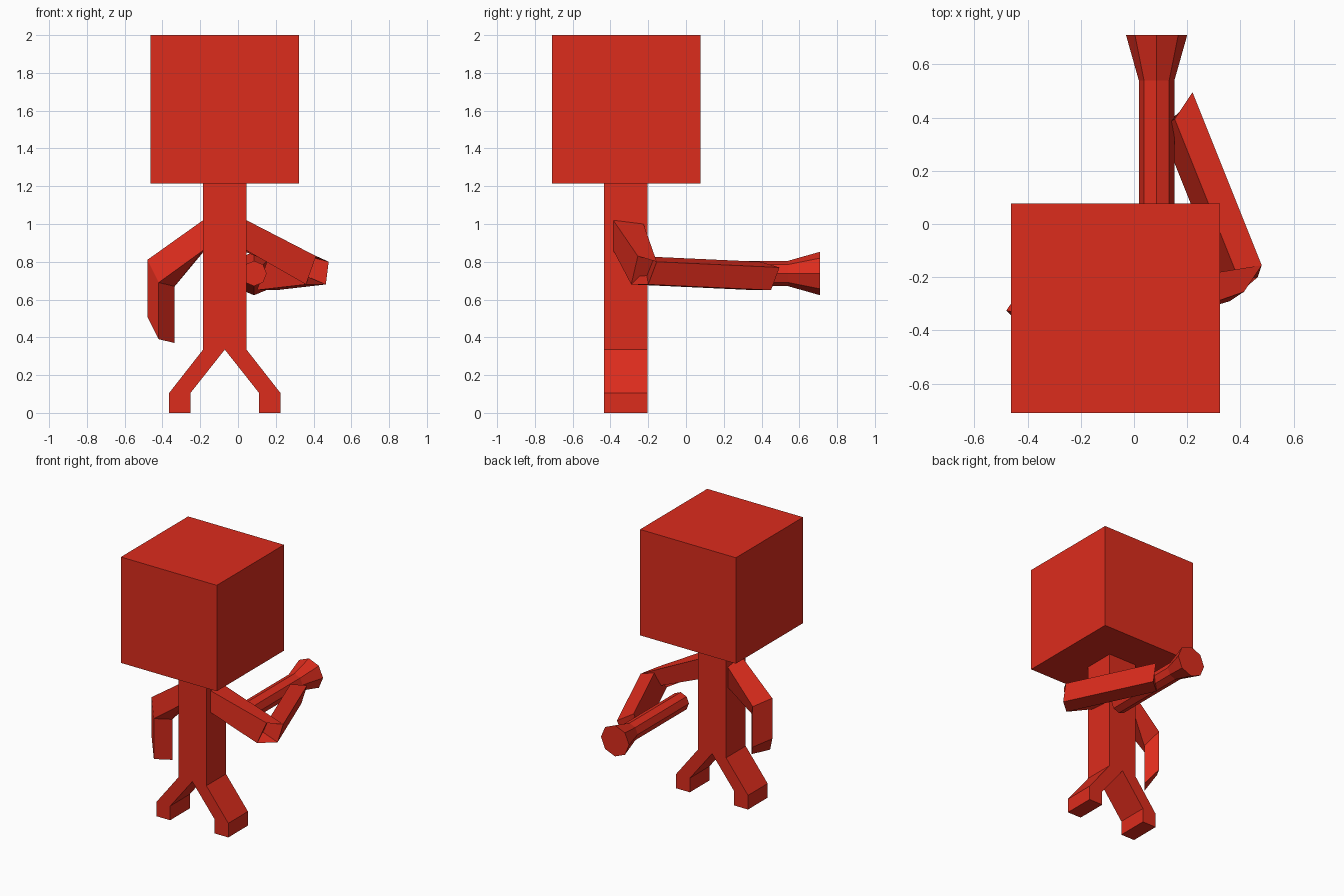
import bpy, bmesh, math

if "Cube" in bpy.data.objects:
    bpy.data.objects.remove(bpy.data.objects["Cube"])

red = bpy.data.materials.new("red")
red.diffuse_color = (0.72, 0.025, 0.012, 1)
red.use_nodes = True
red.node_tree.nodes["Principled BSDF"].inputs["Base Color"].default_value = red.diffuse_color
CX, CY = -0.07, -0.32  # body axis


def loft(name, sections):
    """Skin a list of matching cross-sections and cap both ends."""
    bm = bmesh.new()
    rings = [[bm.verts.new(p) for p in s] for s in sections]
    n = len(rings[0])
    for a, b in zip(rings, rings[1:]):
        for i in range(n):
            j = (i + 1) % n
            bm.faces.new((a[i], a[j], b[j], b[i]))
    bm.faces.new(rings[0])
    bm.faces.new(rings[-1])
    bmesh.ops.recalc_face_normals(bm, faces=bm.faces)
    me = bpy.data.meshes.new(name)
    bm.to_mesh(me)
    bm.free()
    me.materials.append(red)
    ob = bpy.data.objects.new(name, me)
    bpy.context.collection.objects.link(ob)
    return ob


def rect(x0, x1, y0, y1, z):
    return [(x0, y0, z), (x1, y0, z), (x1, y1, z), (x0, y1, z)]


def moved(section, dx, dy, dz):
    return [(x + dx, y + dy, z + dz) for x, y, z in section]


# Head and torso
H, T = 0.393, 0.115
loft("head", [rect(CX - H, CX + H, -0.71, 0.077, z) for z in (1.215, 2.0)])
loft("torso", [rect(CX - T, CX + T, CY - T, CY + T, z) for z in (0.335, 1.215)])

# Splayed legs with upright feet, mirrored about the body axis
for side, s in (("left", -1), ("right", 1)):
    loft(side + "_leg", [rect(CX + s * a, CX + s * b, CY - T, CY + T, z)
                         for a, b, z in ((0, T, 0.335), (0.182, 0.295, 0.105), (0.182, 0.295, 0))])


# Arms: shoulder, mitred elbow, wrist (front top, front bottom, back bottom, back top)
def shoulder(x):
    return [(x, -0.385, 1.02), (x, -0.385, 0.86), (x, -0.225, 0.85), (x, -0.225, 1.0)]


elbow = [(-0.48, -0.325, 0.81), (-0.42, -0.386, 0.69), (-0.335, -0.29, 0.67), (-0.40, -0.21, 0.77)]
loft("left_arm", [shoulder(CX - T), elbow, moved(elbow, 0, 0, -0.30)])

elbow = [(0.413, -0.255, 0.83), (0.36, -0.29, 0.68), (0.465, -0.20, 0.68), (0.48, -0.155, 0.80)]
loft("right_arm", [shoulder(CX + T), elbow, moved(elbow, -0.26, 0.65, -0.03)])

# Eight-sided horn with a flared end
loft("horn", [[(0.085 + r * math.cos(k * math.pi / 4), y, 0.738 + r * math.sin(k * math.pi / 4))
               for k in range(8)]
              for y, r in ((-0.06, 0.067), (0.54, 0.067), (0.71, 0.115))])
